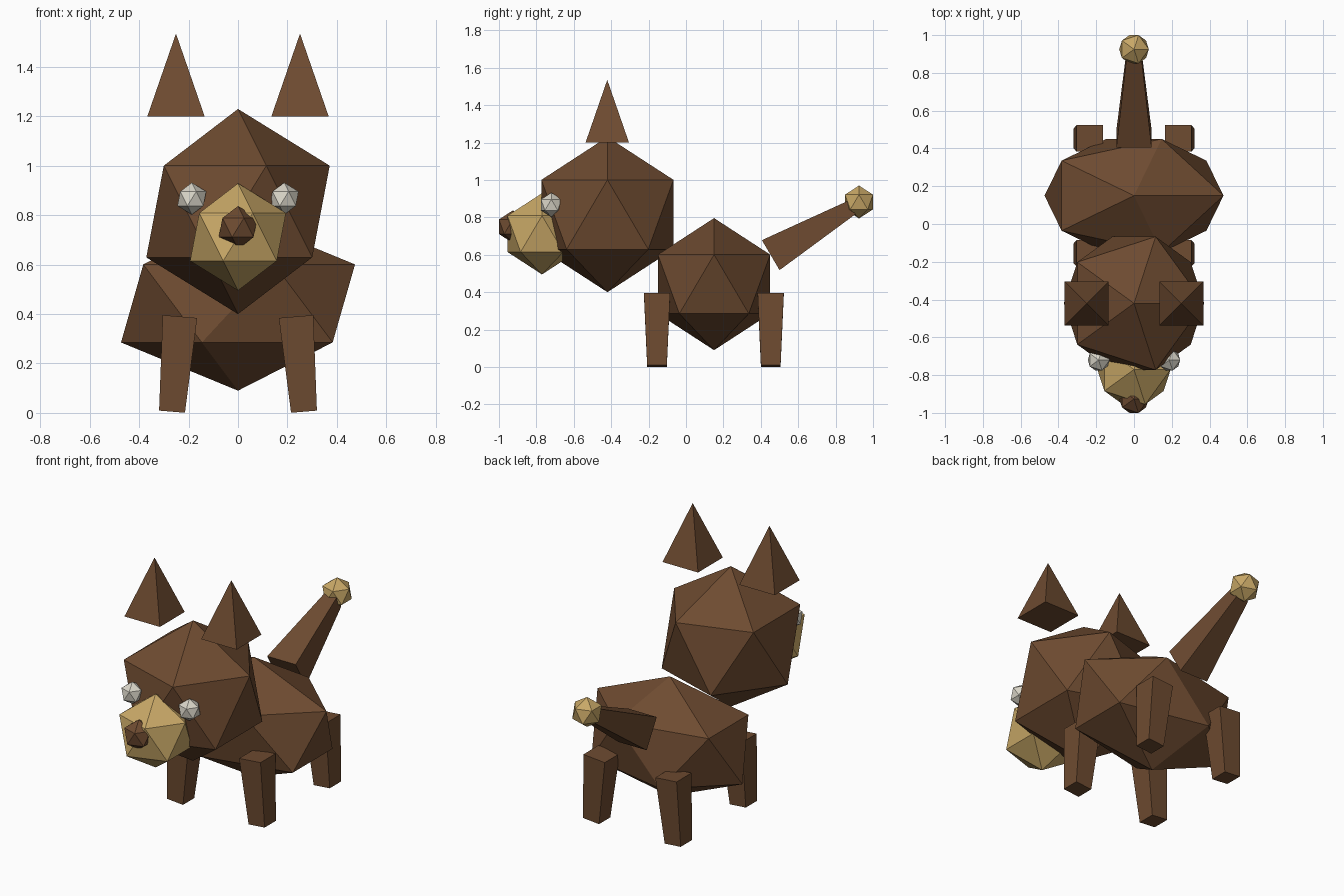
import bpy, bmesh, math
from mathutils import Vector, Matrix

cube = bpy.data.objects.get("Cube")
if cube:
    bpy.data.objects.remove(cube, do_unlink=True)


def material(name, rgb):
    mat = bpy.data.materials.new(name)
    mat.use_nodes = True
    mat.diffuse_color = (*rgb, 1)
    bsdf = next(n for n in mat.node_tree.nodes if n.type == 'BSDF_PRINCIPLED')
    bsdf.inputs["Base Color"].default_value = (*rgb, 1)
    return mat


brown = material("brown fur", (0.155, 0.07, 0.03))
tan = material("tan fur", (0.58, 0.39, 0.135))
white = material("eye white", (0.7, 0.67, 0.58))


def finish(name, bm, mat):
    mesh = bpy.data.meshes.new(name)
    bm.to_mesh(mesh)
    bm.free()
    mesh.materials.append(mat)
    obj = bpy.data.objects.new(name, mesh)
    bpy.context.collection.objects.link(obj)
    return obj


def ball(name, centre, radius, mat, stretch=(1, 1, 1)):
    """Twenty-sided faceted ball."""
    bm = bmesh.new()
    bmesh.ops.create_icosphere(bm, subdivisions=1, radius=radius)
    obj = finish(name, bm, mat)
    obj.location = centre
    obj.scale = stretch
    return obj


def taper(name, start, end, half_start, half_end, mat):
    """Four-sided tapered post between two points."""
    start, end = Vector(start), Vector(end)
    axis = end - start
    bm = bmesh.new()
    bmesh.ops.create_cone(bm, cap_ends=True, segments=4, depth=axis.length,
                          radius1=half_start * math.sqrt(2),
                          radius2=half_end * math.sqrt(2),
                          matrix=Matrix.Rotation(math.pi / 4, 4, 'Z'))
    bmesh.ops.remove_doubles(bm, verts=bm.verts, dist=1e-5)
    obj = finish(name, bm, mat)
    obj.location = (start + end) / 2
    obj.rotation_mode = 'QUATERNION'
    obj.rotation_quaternion = Vector((0, 0, 1)).rotation_difference(axis)
    return obj


# Body, head and face
ball("body", (0, 0.15, 0.443), 0.353, brown, (1.5, 1, 1))
ball("head", (0, -0.42, 0.815), 0.415, brown)
ball("muzzle", (0, -0.77, 0.712), 0.217, tan)
ball("nose", (0, -0.926, 0.75), 0.087, brown)

# Tail with a tan tip
taper("tail", (0, 0.453, 0.598), (0, 0.885, 0.852), 0.093, 0.041, brown)
ball("tail_tip", (0, 0.925, 0.882), 0.088, tan)

# Paired parts
for side, s in (("left", 1), ("right", -1)):
    ball(side + "_eye", (s * 0.187, -0.72, 0.867), 0.065, white)
    taper(side + "_ear", (s * 0.251, -0.421, 1.2), (s * 0.251, -0.421, 1.535),
          0.116, 0, brown)
    for end, y in (("front", -0.155), ("rear", 0.453)):
        taper(f"{side}_{end}_leg", (s * 0.267, y, 0.005), (s * 0.235, y, 0.39),
              0.0525, 0.07, brown)
